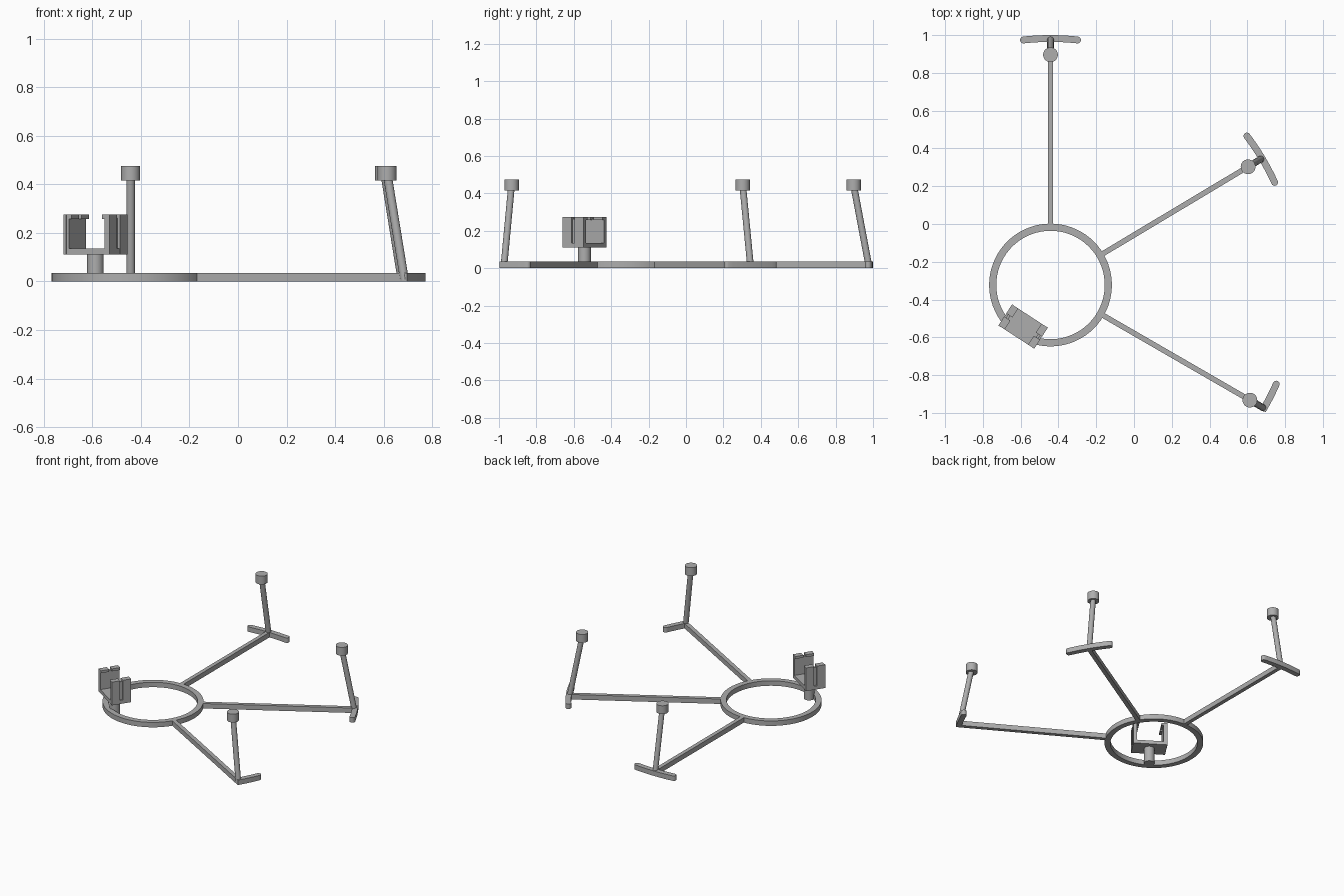
import bpy, bmesh
from math import radians, cos, sin, pi
from mathutils import Vector, Matrix

cube = bpy.data.objects.get("Cube")
if cube:
    bpy.data.objects.remove(cube, do_unlink=True)

grey = bpy.data.materials.new("plain grey")
grey.use_nodes = True
COLOUR = (0.42, 0.42, 0.42, 1)
grey.diffuse_color = COLOUR
grey.node_tree.nodes["Principled BSDF"].inputs["Base Color"].default_value = COLOUR

HUB = Vector((-0.442, -0.323, 0))   # centre of the ring
THICK = 0.035                       # thickness of the flat frame
FOOT_R = 1.305                      # radius of the curved feet


def polar(r, deg, z=0):
    return HUB + Vector((r * cos(radians(deg)), r * sin(radians(deg)), z))


def finish(name, bm, smooth=False):
    bmesh.ops.recalc_face_normals(bm, faces=bm.faces)
    mesh = bpy.data.meshes.new(name)
    bm.to_mesh(mesh)
    bm.free()
    mesh.materials.append(grey)
    obj = bpy.data.objects.new(name, mesh)
    bpy.context.collection.objects.link(obj)
    if smooth:
        bpy.ops.object.select_all(action='DESELECT')
        obj.select_set(True)
        bpy.context.view_layer.objects.active = obj
        bpy.ops.object.shade_smooth_by_angle(angle=radians(35))
    return obj


def extruded(name, outline, height):
    bm = bmesh.new()
    face = bm.faces.new([bm.verts.new(p) for p in outline])
    out = bmesh.ops.extrude_face_region(bm, geom=[face])
    verts = [v for v in out["geom"] if isinstance(v, bmesh.types.BMVert)]
    bmesh.ops.translate(bm, verts=verts, vec=(0, 0, height))
    return finish(name, bm, True)


def rod(name, a, b, radius, sides=32):
    axis = b - a
    rot = axis.to_track_quat('Z', 'Y').to_matrix().to_4x4()
    bm = bmesh.new()
    bmesh.ops.create_cone(bm, cap_ends=True, segments=sides, radius1=radius,
                          radius2=radius, depth=axis.length,
                          matrix=Matrix.Translation((a + b) / 2) @ rot)
    return finish(name, bm, True)


def box(name, frame, low, high):
    low, high = Vector(low), Vector(high)
    bm = bmesh.new()
    bmesh.ops.create_cube(bm, size=1, matrix=frame @ Matrix.Translation((low + high) / 2)
                          @ Matrix.Diagonal((high - low).to_4d()))
    return finish(name, bm)


def foot(name, start, end, round_start):
    # Curved strip with rounded tips; a cut tip stays square
    half, steps = 0.018, 12
    angles = [start + (end - start) * i / steps for i in range(steps + 1)]
    outline = [polar(FOOT_R + half, a) for a in angles]

    def tip(at, turn):
        c = polar(FOOT_R, at)
        return [c + half * Vector((cos(t), sin(t), 0))
                for t in (radians(at) + turn + pi * i / 8 for i in range(1, 8))]

    outline += tip(end, 0)
    outline += [polar(FOOT_R - half, a) for a in reversed(angles)]
    if round_start:
        outline += tip(start, pi)
    return extruded(name, outline, THICK)


# Ring
bm = bmesh.new()
SEG = 72
loops = []
for r, z in ((0.325, 0), (0.325, THICK), (0.287, THICK), (0.287, 0)):
    loops.append([bm.verts.new(polar(r, 360 * i / SEG, z)) for i in range(SEG)])
for k in range(4):
    a, b = loops[k], loops[(k + 1) % 4]
    for i in range(SEG):
        j = (i + 1) % SEG
        bm.faces.new((a[i], a[j], b[j], b[i]))
finish("ring", bm, True)

# Arms with curved foot, leaning post and round cap
for label, angle in (("back", 90), ("side", 30.9), ("front", -30)):
    frame = Matrix.Translation(HUB) @ Matrix.Rotation(radians(angle), 4, 'Z')
    box(label + "_arm", frame, (0.31, -0.014, 0), (1.31, 0.014, THICK))
    whole = label != "front"
    foot(label + "_foot", angle - (6.3 if whole else 0.6), angle + 6.3, whole)
    rod(label + "_post", polar(1.302, angle, 0.005), polar(1.222, angle, 0.43), 0.018, 16)
    rod(label + "_cap", polar(1.219, angle, 0.416), polar(1.219, angle, 0.475), 0.039)

# Open clip on a short stem: local x points outward, local y runs along the ring
centre = Vector((-0.587, -0.543, 0))
clip = Matrix.Translation(centre) @ Matrix.Rotation(radians(237), 4, 'Z')
rod("clip_stem", centre, centre + Vector((0, 0, 0.115)), 0.034)
box("clip_floor", clip, (-0.066, -0.112, 0.11), (0.066, 0.112, 0.135))
for side, name in ((1, "left"), (-1, "right")):
    half = clip @ Matrix.Diagonal((1, side, 1, 1))
    box(name + "_clip_wall", half, (-0.066, 0.088, 0.11), (0.066, 0.101, 0.262))
    for end, place in ((1, "outer"), (-1, "inner")):
        corner = half @ Matrix.Diagonal((end, 1, 1, 1))
        box(f"{name}_{place}_tab", corner, (0.01, 0.1, 0.11), (0.067, 0.113, 0.275))
        box(f"{name}_{place}_lip", corner, (0.01, 0.074, 0.258), (0.066, 0.1, 0.275))
